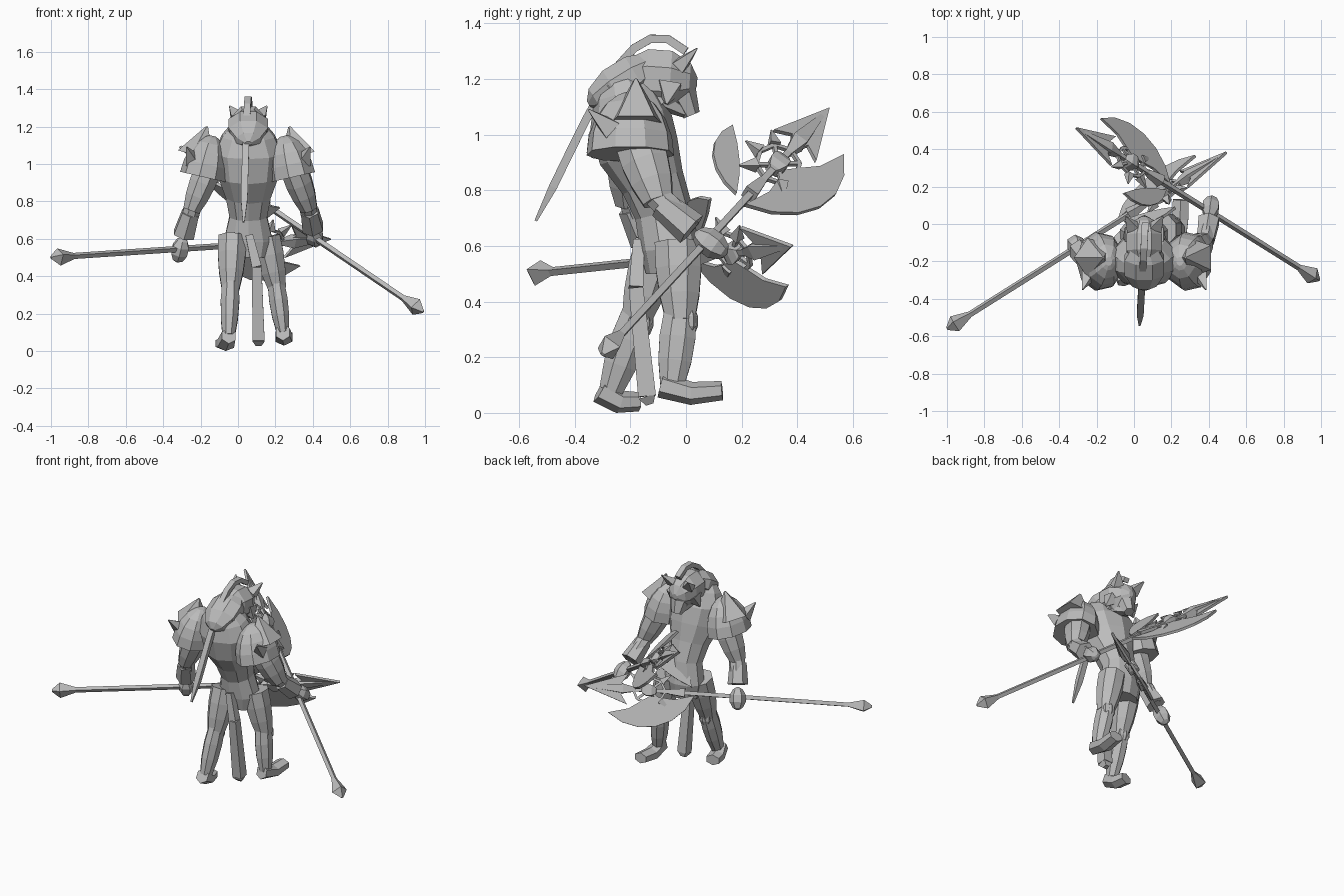
import bpy, bmesh, math
from mathutils import Vector, Matrix
from mathutils.geometry import interpolate_bezier

cube = bpy.data.objects.get("Cube")
if cube:
    bpy.data.objects.remove(cube)

grey = bpy.data.materials.new("plain grey")
grey.use_nodes = True
COLOUR = (0.5, 0.5, 0.5, 1)
grey.diffuse_color = COLOUR
grey.node_tree.nodes["Principled BSDF"].inputs["Base Color"].default_value = COLOUR

CENTRE = .055  # body centre line


def finish(name, bm, matrix):
    """Turn a bmesh into a named grey object."""
    if matrix:
        bm.transform(matrix)
    bmesh.ops.recalc_face_normals(bm, faces=bm.faces)
    mesh = bpy.data.meshes.new(name)
    bm.to_mesh(mesh)
    bm.free()
    mesh.materials.append(grey)
    bpy.context.collection.objects.link(bpy.data.objects.new(name, mesh))


def loft(name, rings, sides=8, matrix=None):
    """Skin rings of (centre, half width, half depth) along a path."""
    bm = bmesh.new()
    centres = [Vector(ring[0]) for ring in rings]
    last = len(rings) - 1
    whole = (centres[last] - centres[0]).normalized()
    hint = Vector((0, 1, 0)) if abs(whole.x) > .8 else Vector((1, 0, 0))
    loops = []
    for i, (centre, width, depth) in enumerate(rings):
        tangent = (centres[min(i + 1, last)] - centres[max(i - 1, 0)]).normalized()
        side = (hint - tangent * hint.dot(tangent)).normalized()
        other = tangent.cross(side)
        loop = []
        for k in range(sides):
            angle = math.tau * (k + .5) / sides
            offset = side * math.cos(angle) * width + other * math.sin(angle) * depth
            loop.append(bm.verts.new(centres[i] + offset / math.cos(math.pi / sides)))
        loops.append(loop)
    for low, high in zip(loops, loops[1:]):
        for k in range(sides):
            following = (k + 1) % sides
            bm.faces.new((low[k], low[following], high[following], high[k]))
    bm.faces.new(loops[0])
    bm.faces.new(loops[last])
    finish(name, bm, matrix)


def taper(name, start, end, thick, thin, swell=0, flat=1, sides=4, matrix=None):
    """Straight tapered piece, optionally swelling in the middle like a muscle."""
    steps = 3 if swell else 1
    rings = []
    for i in range(steps + 1):
        t = i / steps
        radius = thick + (thin - thick) * t + swell * math.sin(math.pi * t)
        rings.append((Vector(start).lerp(Vector(end), t), radius, radius * flat))
    loft(name, rings, sides, matrix)


def egg(name, centre, axis, width, depth, begin=0, sides=8, matrix=None):
    """Faceted ellipsoid along an axis; begin cuts it to a dome."""
    rings = []
    for i in range(6):
        angle = begin + (math.pi - begin) * i / 5
        scale = max(math.sin(angle), .15)
        rings.append((Vector(centre) - Vector(axis) * math.cos(angle), width * scale, depth * scale))
    loft(name, rings, sides, matrix)


def plate(name, outline, matrix, thickness=.016):
    """Flat blade cut from an outline."""
    bm = bmesh.new()
    face = bm.faces.new([bm.verts.new((u, v, -thickness / 2)) for u, v in outline])
    made = bmesh.ops.extrude_face_region(bm, geom=[face])["geom"]
    top = [item for item in made if isinstance(item, bmesh.types.BMVert)]
    bmesh.ops.translate(bm, verts=top, vec=(0, 0, thickness))
    finish(name, bm, matrix)


def crescent(centre, radius, first, final, width, bluntness=1):
    """Outline of a curved blade between two angles in degrees."""
    def point(t, reach):
        angle = math.radians(first + (final - first) * t)
        return centre[0] + reach * math.cos(angle), centre[1] + reach * math.sin(angle)
    steps = [i / 6 for i in range(7)]
    outer = [point(t, radius) for t in steps]
    inner = [point(t, radius - width * math.sin(math.pi * t) ** bluntness) for t in steps[1:-1]]
    return outer + inner[::-1]


# Torso rows: height, forward position, half width, half depth
torso = [(.5, -.06, .11, .08), (.59, -.06, .13, .1), (.72, -.08, .1, .1), (.83, -.12, .12, .11),
         (.94, -.17, .16, .14), (1.06, -.2, .18, .14), (1.15, -.22, .14, .11), (1.21, -.24, .09, .07)]
loft("torso", [((CENTRE, y, z), width, depth) for z, y, width, depth in torso], sides=10)
taper("neck", (CENTRE, -.22, 1.1), (CENTRE, -.1, 1.2), .1, .07)
egg("mane", (CENTRE, -.22, 1.19), (0, .13, .08), .11, .08)

# Head with muzzle, ears and cheek tufts
egg("head", (CENTRE, -.1, 1.2), (0, .14, -.01), .1, .11)
taper("muzzle", (CENTRE, -.03, 1.19), (CENTRE, .02, 1.07), .06, .03, flat=.9, sides=6)
taper("jaw", (CENTRE, -.11, 1.14), (CENTRE, 0, 1.08), .07, .03, flat=.6, sides=6)
for sign, side in ((1, "left"), (-1, "right")):
    taper(side + "_ear", (CENTRE + sign * .06, -.02, 1.25), (CENTRE + sign * .1, .04, 1.31), .035, .003, flat=.7)
    taper(side + "_cheek", (CENTRE + sign * .07, -.06, 1.17), (CENTRE + sign * .11, -.07, 1.11), .04, .003)

# Long crest arching over the head and down the back
path = interpolate_bezier(*map(Vector, [(.06, 0, 1.3), (.05, -.2, 1.5), (.04, -.35, 1.05), (.03, -.54, .69)]), 10)
loft("crest_tail", [(point, .018, .015) for point in path[:-1]] + [(path[-1], .005, .005)], sides=4)

# Shoulder guards with raised fins and rear spikes
for sign, side in ((1, "left"), (-1, "right")):
    def across(x, y, z):
        return CENTRE + sign * x, y, z
    egg(side + "_shoulder_guard", across(.24, -.2, .93), (-sign * .05, 0, .22), .12, .15, begin=math.pi / 2, sides=9)
    taper(side + "_shoulder_fin", across(.27, -.18, 1.04), across(.22, -.18, 1.2), .09, .005, sides=5)
    taper(side + "_shoulder_spike", across(.3, -.27, 1.02), across(.33, -.35, 1.09), .035, .003)

# Arms, cuffs and gripping hands
arms = {
    "left": ((.3, -.17, .97), (.38, -.1, .76), (.4, .02, .66), (.41, .09, .61)),
    "right": ((-.16, -.2, .97), (-.25, -.2, .75), (-.29, -.14, .62), (-.31, -.11, .54)),
}
for side, joints in arms.items():
    shoulder, elbow, wrist, hand = map(Vector, joints)
    taper(side + "_upper_arm", shoulder, elbow, .07, .045, swell=.01, flat=1.2, sides=8)
    taper(side + "_forearm", elbow + (shoulder - elbow) * .1, wrist, .045, .035, swell=.005, sides=8)
    taper(side + "_cuff", elbow.lerp(wrist, .1), wrist, .045, .055, sides=6)
    egg(side + "_hand", hand, (hand - wrist) * .8, .045, .045, sides=6)

# Legs and feet in a striding pose
legs = {
    "left": ((.15, -.03, .61), (.21, -.02, .33), (.24, -.05, .1), (.25, .13, .08)),
    "right": ((-.03, -.1, .61), (-.04, -.18, .33), (-.05, -.27, .08), (-.08, -.17, .04)),
}
for side, joints in legs.items():
    hip, knee, ankle, toe = map(Vector, joints)
    taper(side + "_thigh", hip, knee, .075, .047, swell=.01, flat=1.1, sides=8)
    taper(side + "_shin", knee + (hip - knee) * .1, ankle, .045, .033, swell=.01, flat=1.3, sides=8)
    egg(side + "_knee", knee + Vector((0, .03, 0)), (0, 0, .06), .04, .03, sides=6)
    heel = ankle + Vector((0, -.04, 0))
    arch = heel.lerp(toe, .5) - Vector((0, 0, .02))
    loft(side + "_foot", [(heel, .036, .04), (arch, .045, .036), (toe, .042, .03)], sides=6)

# Hanging cloth strip behind the hips
taper("cloth_strip_top", (.06, -.17, .62), (.1, -.18, .45), .02, .026)
taper("cloth_strip", (.1, -.18, .45), (.11, -.14, .06), .026, .032)
taper("cloth_strip_tip", (.11, -.14, .06), (.11, -.13, .03), .032, .014)


def polearm(side, butt, along, toward):
    """Bladed polearm built along its own shaft axis."""
    shaft = Vector(along).normalized()
    edge = Vector(toward)
    edge = (edge - shaft * edge.dot(shaft)).normalized()
    frame = Matrix((shaft, edge, shaft.cross(edge))).transposed().to_4x4()
    frame.translation = Vector(butt)

    def bar(name, start, end, thick, thin):
        taper(side + name, (*start, 0), (*end, 0), thick, thin, matrix=frame)

    # Shaft, butt weight and collar
    bar("_shaft", (.1, 0), (1.5, 0), .012, .012)
    bar("_butt_cap", (0, 0), (.05, 0), .006, .034)
    bar("_butt_weight", (.05, 0), (.15, 0), .034, .011)
    bar("_collar", (1.15, 0), (1.25, 0), .026, .014)
    # Blades
    plate(side + "_crescent_blade", crescent((1.4, -.1), .33, 160, 50, .19), frame)
    plate(side + "_rear_blade", crescent((1.32, -.02), .21, 185, 290, .1, bluntness=.5), frame)
    half = [(1.5, .095), (1.54, .035)]
    barbs = [(u, -v) for u, v in reversed(half)]
    plate(side + "_spearhead", [(1.77, 0), *half, (1.45, 0), *barbs], frame)
    bar("_spear_socket", (1.44, 0), (1.53, 0), .01, .028)
    bar("_spear_core", (1.53, 0), (1.77, 0), .028, .002)
    # Open cage of struts around a faceted hub
    hub = Vector((1.37, 0))
    egg(side + "_hub", (*hub, 0), (.05, 0, 0), .035, .035, sides=4, matrix=frame)
    corners = [hub + Vector((.1 * math.cos(a), .08 * math.sin(a)))
               for a in (math.tau * k / 8 for k in range(8))]
    for k, corner in enumerate(corners):
        bar("_cage_strut", corner, corners[(k + 1) % 8], .007, .007)
        if k % 2:
            bar("_cage_spoke", hub, corner, .007, .007)
    # Small spikes on the back side
    for k in (3, 5, 6, 7):
        bar("_cage_spike", corners[k], hub + (corners[k] - hub) * 1.8, .02, .002)


polearm("right_polearm", (-1, -.56, .5), (1.5, .945, .1), (-.22, .43, -.88))
polearm("left_polearm", (.99, -.3, .21), (-1.31, .82, .89), (.1, .81, -.58))
